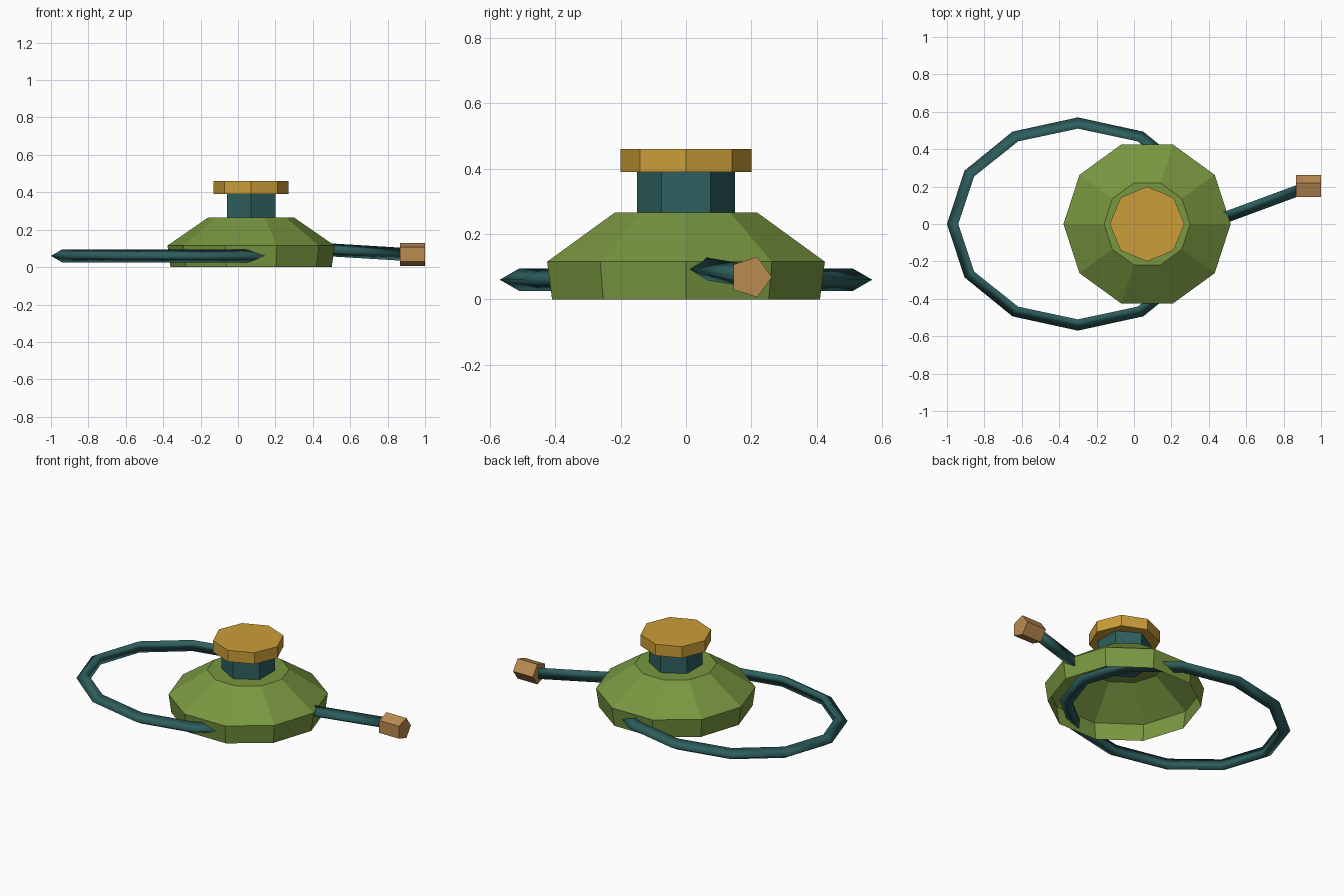
import bpy
import bmesh
from math import cos, sin, pi
from mathutils import Vector

old = bpy.data.objects.get("Cube")
if old:
    bpy.data.objects.remove(old, do_unlink=True)


def material(name, r, g, b):
    m = bpy.data.materials.new(name)
    m.use_nodes = True
    m.diffuse_color = (r, g, b, 1)
    m.node_tree.nodes["Principled BSDF"].inputs["Base Color"].default_value = (r, g, b, 1)
    return m


green = material("olive_green", 0.19, 0.31, 0.052)
teal = material("dark_teal", 0.028, 0.115, 0.115)
gold = material("golden_yellow", 0.60, 0.34, 0.04)
tan = material("tan_brown", 0.50, 0.26, 0.085)


def skin(name, rings, mat, start=True, end=True, loop=False, smooth=False):
    """Bridge a list of point rings into one mesh object."""
    bm = bmesh.new()
    rows = [[bm.verts.new(p) for p in ring] for ring in rings]
    n = len(rows[0])
    pairs = list(zip(rows, rows[1:]))
    if loop:
        pairs.append((rows[-1], rows[0]))
    for a, b in pairs:
        for i in range(n):
            j = (i + 1) % n
            bm.faces.new((a[i], a[j], b[j], b[i]))
    if start and not loop:
        bm.faces.new(rows[0][::-1])
    if end and not loop:
        bm.faces.new(rows[-1])
    for f in bm.faces:
        f.smooth = smooth
    mesh = bpy.data.meshes.new(name)
    bm.to_mesh(mesh)
    bm.free()
    mesh.materials.append(mat)
    obj = bpy.data.objects.new(name, mesh)
    bpy.context.collection.objects.link(obj)
    return obj


def polygon(radius, z, sides, turn=0):
    return [Vector((radius * cos(turn + 2 * pi * i / sides),
                    radius * sin(turn + 2 * pi * i / sides), z)) for i in range(sides)]


def prism(name, profile, sides, mat, turn=0, **kw):
    """Lathed low-poly part; profile is (radius, height) from bottom to top."""
    obj = skin(name, [polygon(r, z, sides, turn) for r, z in profile], mat, **kw)
    obj.location.x = 0.07
    return obj


# Hollow body with an open underside
prism("body", [(0.431, 0), (0.447, 0.115), (0.23, 0.265)], 10, green, start=False)

# Neck and stopper
prism("neck", [(0.15, 0.25), (0.15, 0.40)], 6, teal, turn=pi / 2)
prism("stopper", [(0.2, 0.39), (0.2, 0.46)], 8, gold)

# Carrying strap: oval loop with a three-sided section, point outward
TUBE = 0.04
section = [(TUBE * cos(2 * pi * k / 3), TUBE * sin(2 * pi * k / 3)) for k in range(3)]
loop_rings = []
for i in range(12):
    a = -2 * pi * i / 12
    loop_rings.append([Vector((-0.30 + (0.66 + d) * cos(a), (0.53 + d) * sin(a), 0.06 + h))
                       for d, h in section])
skin("strap_loop", loop_rings, teal, loop=True, smooth=True)

# Straight cord leading to the toggle, point toward the front
p0, p1 = Vector((0.42, 0.021, 0.097)), Vector((0.90, 0.198, 0.068))
axis = (p1 - p0).normalized()
side = axis.cross(Vector((0, 0, 1))).normalized()
rise = side.cross(axis)
skin("cord", [[p + side * d + rise * h for d, h in section][::-1] for p in (p0, p1)],
     teal, smooth=True)

# Five-sided toggle lying along x
toggle_rings = [[Vector((x, 0.198 + v.x, 0.068 + v.y)) for v in polygon(0.065, 0, 5)]
                for x in (0.865, 1.0)]
skin("toggle", toggle_rings, tan)
